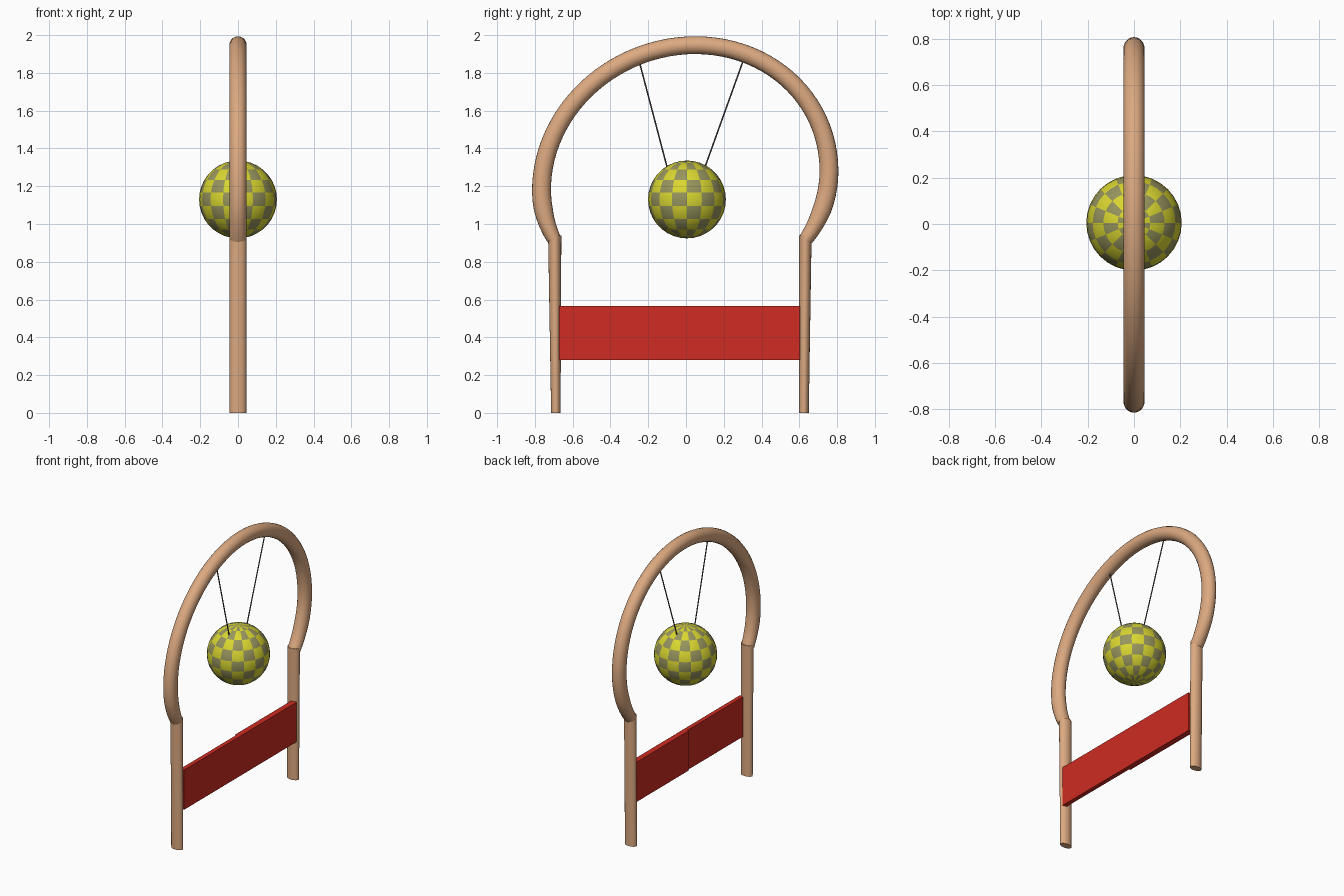
import bpy, bmesh, math
from mathutils import Vector

if "Cube" in bpy.data.objects:
    bpy.data.objects.remove(bpy.data.objects["Cube"])


def material(name, rgb):
    m = bpy.data.materials.new(name)
    m.diffuse_color = (*rgb, 1)
    m.use_nodes = True
    m.node_tree.nodes["Principled BSDF"].inputs["Base Color"].default_value = m.diffuse_color
    return m


WOOD = material("warm_wood", (0.72, 0.40, 0.22))
RED = material("red_paint", (0.62, 0.025, 0.016))
YELLOW = material("yellow", (0.70, 0.68, 0.03))
OLIVE = material("dull_olive", (0.31, 0.30, 0.11))
GREY = material("dark_grey", (0.10, 0.10, 0.10))


def finish(name, bm, mats, smooth=True):
    bmesh.ops.recalc_face_normals(bm, faces=bm.faces)
    me = bpy.data.meshes.new(name)
    bm.to_mesh(me)
    bm.free()
    for m in mats:
        me.materials.append(m)
    ob = bpy.data.objects.new(name, me)
    bpy.context.collection.objects.link(ob)
    if smooth:
        bpy.ops.object.select_all(action='DESELECT')
        ob.select_set(True)
        bpy.context.view_layer.objects.active = ob
        bpy.ops.object.shade_smooth_by_angle(angle=math.radians(40))
    return ob


def sweep(name, path, half_x, mat, sides=20):
    """Capped tube along (y, z, half_width) points in the x = 0 plane."""
    bm = bmesh.new()
    rings = []
    for i, (y, z, w) in enumerate(path):
        a, b = path[max(i - 1, 0)], path[min(i + 1, len(path) - 1)]
        t = Vector((0, b[0] - a[0], b[1] - a[1])).normalized()
        n = Vector((0, -t.z, t.y))
        ring = []
        for k in range(sides):
            ang = 2 * math.pi * k / sides
            co = Vector((half_x * math.cos(ang), y, z)) + n * w * math.sin(ang)
            ring.append(bm.verts.new(co))
        rings.append(ring)
    for r, s in zip(rings, rings[1:]):
        for k in range(sides):
            j = (k + 1) % sides
            bm.faces.new((r[k], r[j], s[j], s[k]))
    bm.faces.new(rings[0])
    bm.faces.new(rings[-1])
    return finish(name, bm, [mat])


# Slightly leaning hoop, tapered at both ends
arch = []
N = 64
for i in range(N + 1):
    t = math.radians(203.8 + (-32.9 - 203.8) * i / N)
    s, c = math.sin(t), math.cos(t)
    edge = min(i, N - i) / 4
    w = 0.038 + 0.012 * min(edge, 1) - 0.003 * max(s, 0)
    arch.append((0.761 * c - 0.004, 1.23 + 0.05 * c + (0.715 if s > 0 else 0.65) * s, w))
sweep("arch", arch, 0.046, WOOD)

# Flattened posts, narrower at the foot
sweep("left_post", [(-0.689, 0, 0.025), (-0.695, 0.94, 0.035)], 0.044, WOOD)
sweep("right_post", [(0.624, 0, 0.026), (0.632, 0.94, 0.033)], 0.044, WOOD)

# Two cross boards meeting in the middle with a small step at the back
for name, y0, y1, back in (("left_board", -0.672, -0.034, 0.012),
                           ("right_board", -0.034, 0.603, 0.002)):
    bm = bmesh.new()
    bmesh.ops.create_cube(bm, size=1)
    bmesh.ops.scale(bm, vec=(0.043 - back, y1 - y0, 0.285), verts=bm.verts)
    bmesh.ops.translate(bm, vec=((0.043 + back) / 2, (y0 + y1) / 2, 0.4225), verts=bm.verts)
    finish(name, bm, [RED], smooth=False)

# Strings from hoop to ball
sweep("left_string", [(-0.246, 1.855, 0.004), (-0.10, 1.30, 0.004)], 0.004, GREY, 8)
sweep("right_string", [(0.300, 1.857, 0.004), (0.10, 1.30, 0.004)], 0.004, GREY, 8)

# Checkered ball: 16 columns by 9 rows
center = Vector((0, 0.005, 1.13))
bm = bmesh.new()
bmesh.ops.create_uvsphere(bm, u_segments=32, v_segments=18, radius=0.206)
for f in bm.faces:
    p = f.calc_center_median()
    col = math.floor((math.atan2(p.y, p.x) + math.pi) / (math.pi / 8))
    row = math.floor(math.acos(max(-1, min(1, p.z / p.length))) / (math.pi / 9))
    f.material_index = (col + row) % 2
bmesh.ops.translate(bm, vec=center, verts=bm.verts)
finish("ball", bm, [YELLOW, OLIVE])
